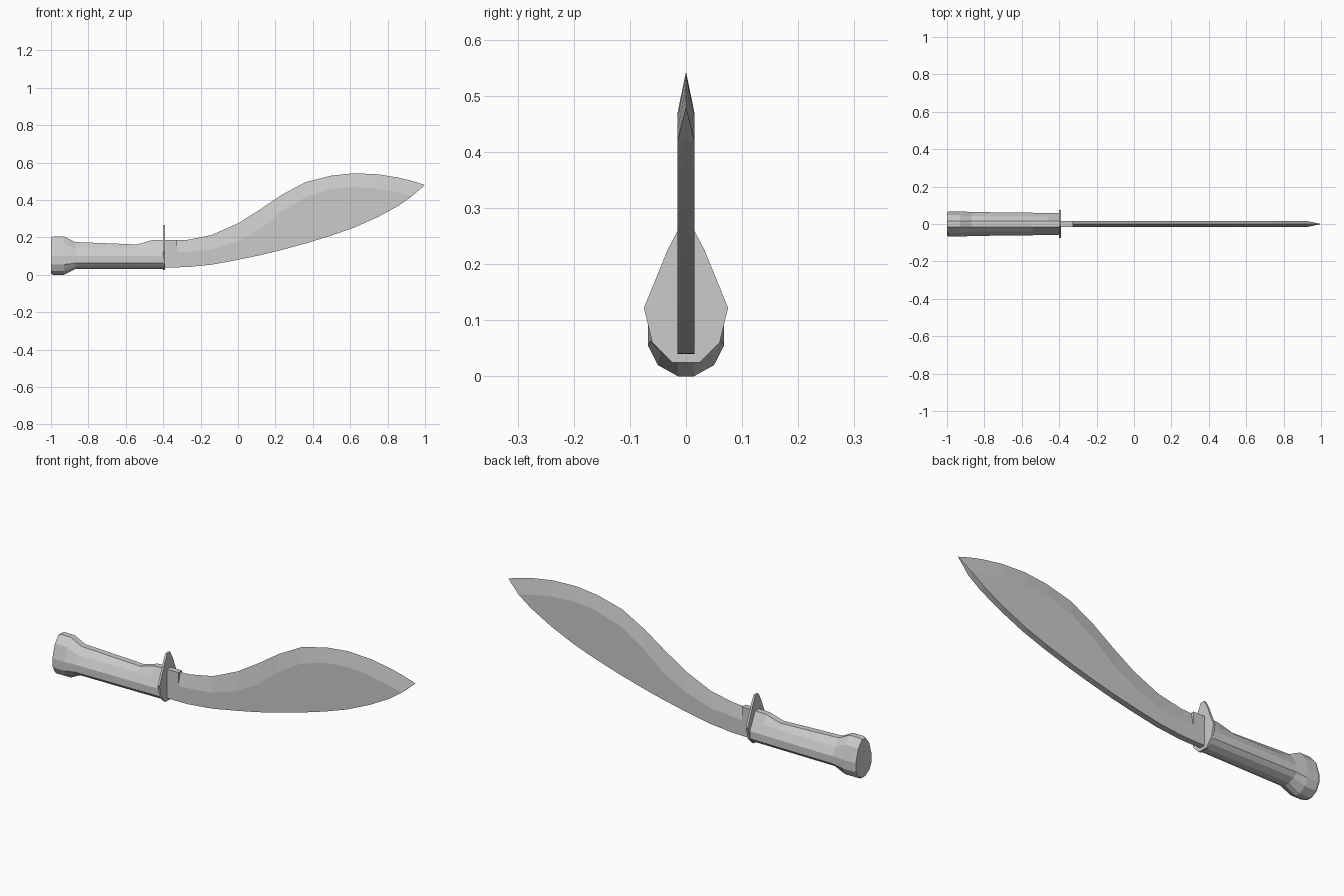
import bpy
import bmesh

# Remove only the default object
default_cube = bpy.data.objects.get("Cube")
if default_cube:
    bpy.data.objects.remove(default_cube, do_unlink=True)

# One plain grey for the whole model
grey = bpy.data.materials.new("plain_grey")
grey.use_nodes = True
colour = (0.6, 0.6, 0.6, 1)
grey.diffuse_color = colour
shader = next(n for n in grey.node_tree.nodes if n.type == "BSDF_PRINCIPLED")
shader.inputs["Base Color"].default_value = colour


def mirrored_ring(x, half_profile):
    """Closed cross-section at x from (y, z) points running bottom to top."""
    left_side = [(x, y, z) for y, z in half_profile]
    right_side = [(x, -y, z) for y, z in reversed(half_profile)]
    return left_side + right_side


def loft(name, rings):
    """Skin a list of equal cross-sections, cap both ends, shade flat."""
    bm = bmesh.new()
    loops = [[bm.verts.new(point) for point in ring] for ring in rings]
    count = len(loops[0])
    for first, second in zip(loops, loops[1:]):
        for i in range(count):
            j = (i + 1) % count
            bm.faces.new((first[i], first[j], second[j], second[i]))
    bm.faces.new(loops[0])
    bm.faces.new(loops[-1])
    # Collapsed rings make the sharp edge and the point
    bmesh.ops.remove_doubles(bm, verts=bm.verts, dist=0.0005)
    bmesh.ops.recalc_face_normals(bm, faces=bm.faces)
    mesh = bpy.data.meshes.new(name)
    bm.to_mesh(mesh)
    bm.free()
    mesh.materials.append(grey)
    part = bpy.data.objects.new(name, mesh)
    bpy.context.collection.objects.link(part)
    return part


# Blade: thick flat back below, sharp edge above, square heel beside the guard
thickness = 0.015


def blade_ring(x, back, bevel, edge, edge_width=0):
    return mirrored_ring(x, [(thickness, back), (thickness, bevel), (edge_width, edge)])


heel = [
    blade_ring(-0.4, 0.04, 0.12, 0.187, thickness),
    blade_ring(-0.325, 0.04, 0.12, 0.187, thickness),
]
blade_stations = [
    (-0.325, 0.04, 0.12, 0.185),
    (-0.27, 0.041, 0.122, 0.187),
    (-0.14, 0.054, 0.135, 0.213),
    (0, 0.08, 0.18, 0.275),
    (0.12, 0.105, 0.245, 0.35),
    (0.23, 0.132, 0.335, 0.425),
    (0.36, 0.167, 0.415, 0.495),
    (0.5, 0.21, 0.458, 0.53),
    (0.62, 0.252, 0.47, 0.543),
    (0.75, 0.31, 0.461, 0.537),
    (0.86, 0.37, 0.44, 0.519),
    (0.93, 0.42, 0.422, 0.502),
]
point = [(1, 0, 0.48)] * len(heel[0])
loft("blade", heel + [blade_ring(*s) for s in blade_stations] + [point])

# Guard: thin plate, rounded below and drawn up to a narrow top
guard_outline = [(0.025, 0.025), (0.06, 0.06), (0.075, 0.122), (0.033, 0.225), (0.012, 0.265)]
loft("guard", [mirrored_ring(x, guard_outline) for x in (-0.4, -0.389)])

# Handle: faceted grip flaring into the pommel and up to the guard
pommel = [(0.014, 0), (0.05, 0.02), (0.068, 0.055), (0.068, 0.1), (0.047, 0.168), (0.015, 0.205)]
grip = [(0.014, 0.03), (0.045, 0.043), (0.064, 0.062), (0.064, 0.1), (0.042, 0.14), (0.015, 0.175)]


def reshaped(profile, width, bottom, top):
    """Scale a half-profile to a new width and height range."""
    low, high = profile[0][1], profile[-1][1]
    scale = (top - bottom) / (high - low)
    return [(y * width, bottom + (z - low) * scale) for y, z in profile]


def raised_top(profile, width, top):
    """Narrow a half-profile and lift only its uppermost point."""
    lower = [(y * width, z) for y, z in profile[:-1]]
    return lower + [(profile[-1][0], top)]


loft("handle", [
    mirrored_ring(-1, reshaped(pommel, 0.93, 0.006, 0.199)),
    mirrored_ring(-0.988, pommel),
    mirrored_ring(-0.93, pommel),
    mirrored_ring(-0.87, grip),
    mirrored_ring(-0.54, raised_top(grip, 0.94, 0.162)),
    mirrored_ring(-0.46, raised_top(grip, 0.92, 0.185)),
    mirrored_ring(-0.395, raised_top(grip, 0.91, 0.187)),
])
